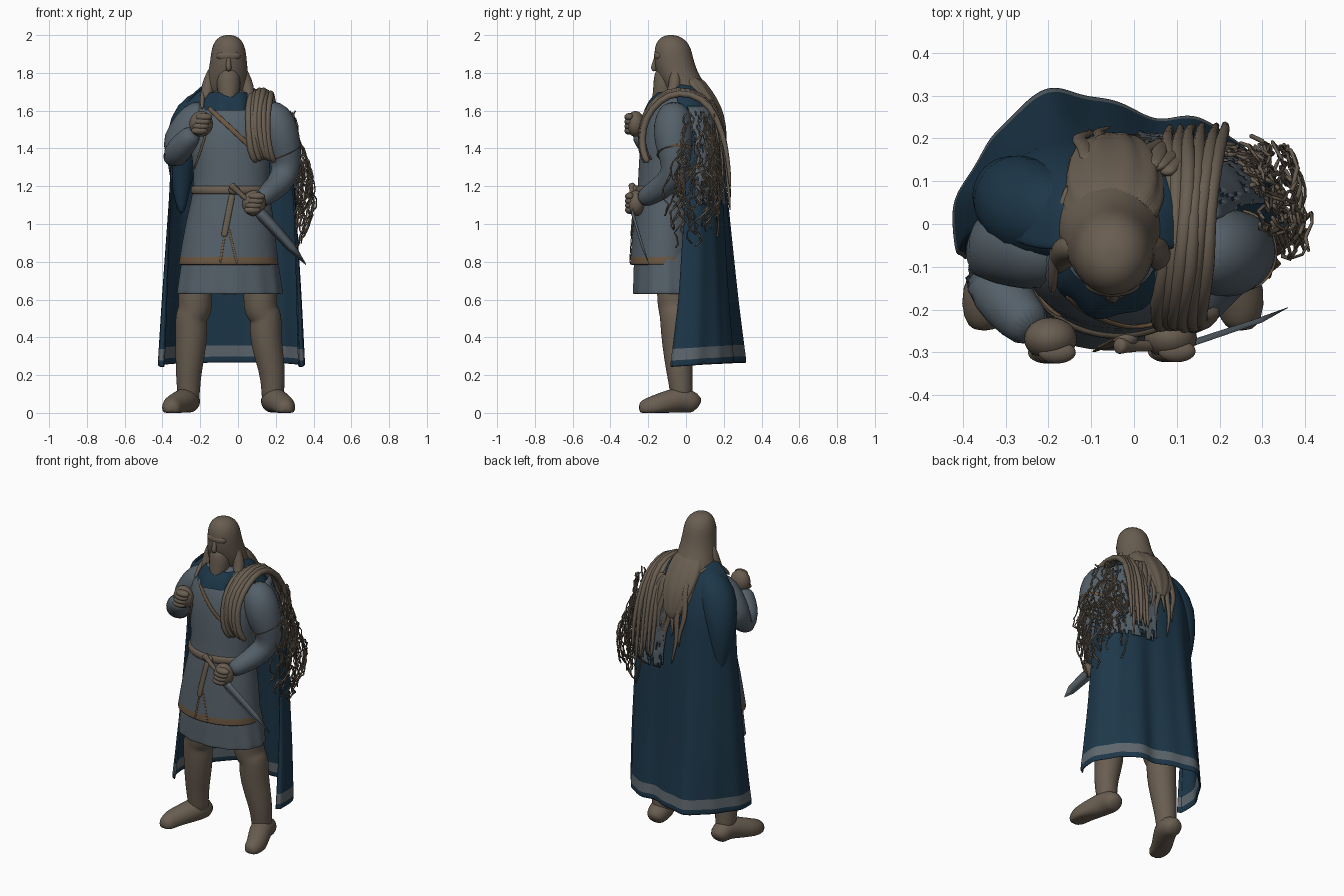
import bpy, bmesh, math, random
from mathutils import Vector, Matrix

random.seed(4)
cube = bpy.data.objects.get("Cube")
if cube:
    bpy.data.objects.remove(cube)


def material(name, *rgb):
    mat = bpy.data.materials.new(name)
    mat.use_nodes = True
    mat.diffuse_color = (*rgb, 1)
    mat.node_tree.nodes["Principled BSDF"].inputs["Base Color"].default_value = (*rgb, 1)
    return mat


brown = material("warm brown", .14, .11, .081)
slate = material("slate cloth", .09, .117, .141)
blue = material("cape blue", .012, .038, .067)
band = material("hem grey", .11, .133, .15)
trim = material("trim brown", .155, .097, .054)
steel = material("steel", .1, .127, .15)


def finish(name, bm, mats, sub=1, thick=0):
    """Turn a bmesh into a smooth shaded object."""
    bmesh.ops.recalc_face_normals(bm, faces=bm.faces)
    for face in bm.faces:
        face.smooth = True
    mesh = bpy.data.meshes.new(name)
    bm.to_mesh(mesh)
    bm.free()
    obj = bpy.data.objects.new(name, mesh)
    bpy.context.collection.objects.link(obj)
    for mat in mats:
        mesh.materials.append(mat)
    if thick:
        obj.modifiers.new("Thickness", "SOLIDIFY").thickness = thick
    if sub:
        smooth = obj.modifiers.new("Smooth", "SUBSURF")
        smooth.levels = smooth.render_levels = sub


def skin(bm, rings, closed=True, caps=True, rule=None):
    """Bridge rings of points; rule gives the material index of each row."""
    rows = [[bm.verts.new(p) for p in ring] for ring in rings]
    n = len(rows[0])
    for i, (low, high) in enumerate(zip(rows, rows[1:])):
        for j in range(n if closed else n - 1):
            k = (j + 1) % n
            face = bm.faces.new((low[j], low[k], high[k], high[j]))
            face.material_index = rule(i) if rule else 0
    if closed and caps:
        bm.faces.new(rows[0])
        bm.faces.new(rows[-1])


def interp(rows, z):
    """Linear lookup in a table sorted by its first column."""
    z = min(max(z, rows[0][0]), rows[-1][0])
    for a, b in zip(rows, rows[1:]):
        if z <= b[0]:
            f = (z - a[0]) / (b[0] - a[0])
            return [p + (q - p) * f for p, q in zip(a, b)]


def stack(name, rows, mats, n=32, wave=0, folds=9, caps=True, rule=None):
    """Loft of level ellipses: z, centre x, centre y, radius x, radius y."""
    rings = []
    for i, (z, cx, cy, rx, ry) in enumerate(rows):
        ring = []
        for j in range(n):
            a = math.tau * j / n
            r = 1 + wave * (1 - i / len(rows)) * math.cos(folds * a)
            ring.append((cx + rx * r * math.cos(a), cy + ry * r * math.sin(a), z))
        rings.append(ring)
    bm = bmesh.new()
    skin(bm, rings, caps=caps, rule=rule)
    finish(name, bm, mats)


def tubes(name, paths, mat, n=12, flat=1, ref=(0, 1, 0), sub=1):
    """Tubes along paths of (x, y, z, radius), kept above the floor."""
    bm = bmesh.new()
    for path in paths:
        pts = [Vector(p[:3]) for p in path]
        rings = []
        for i, p in enumerate(pts):
            along = (pts[min(i + 1, len(pts) - 1)] - pts[max(i - 1, 0)]).normalized()
            u = along.cross(Vector(ref)).normalized()
            v = along.cross(u) * flat
            ring = []
            for j in range(n):
                a = math.tau * j / n
                q = p + (u * math.cos(a) + v * math.sin(a)) * path[i][3]
                ring.append((q.x, q.y, max(q.z, 0)))
            rings.append(ring)
        skin(bm, rings)
    finish(name, bm, [mat], sub)


def balls(name, items, mat):
    """Ellipsoids given as (centre, radii)."""
    bm = bmesh.new()
    for centre, radii in items:
        place = Matrix.Translation(centre) @ Matrix.Diagonal((*radii, 1))
        bmesh.ops.create_uvsphere(bm, u_segments=24, v_segments=14, radius=1, matrix=place)
    finish(name, bm, [mat], 0)


# Legs, boot cuffs and feet
for side, hip, knee, shin, toe in (("right", -.226, -.247, -.262, -.35), ("left", .118, .147, .184, .25)):
    tubes(side + "_leg", [[(hip, -.07, .8, .08), (hip, -.065, .62, .093), (hip, -.055, .54, .09), (knee, -.055, .515, .084),
                           (knee, -.05, .49, .088), (knee, -.045, .37, .084),
                           (shin, -.035, .22, .07), (shin, -.025, .12, .06), (shin, -.02, .04, .06)]], brown, 20)
    mid = (shin + toe) / 2
    tubes(side + "_foot", [[(shin, .065, .03, .035), (shin, .045, .05, .06), (shin, -.02, .075, .072),
                            (mid, -.1, .055, .064), (toe, -.17, .03, .062),
                            (toe, -.225, .022, .05), (toe, -.25, .02, .025)]], brown, 16, ref=(0, 0, 1))

# Tunic, coat and belt
stack("under_tunic", [(.628, -.045, -.1, .27, .175), (.63, -.045, -.1, .28, .18), (.64, -.045, -.1, .28, .18),
                      (.74, -.045, -.1, .265, .177), (.85, -.045, -.105, .25, .17), (1, -.045, -.11, .21, .14)],
      [slate], 64, .022, 13)
coat = [(.783, -.05, -.115, .255, .175), (.785, -.05, -.115, .265, .182), (.793, -.05, -.115, .264, .182),
        (1, -.043, -.11, .237, .17), (1.13, -.038, -.105, .21, .16), (1.2, -.035, -.1, .2, .155),
        (1.32, -.035, -.095, .203, .155), (1.48, -.04, -.085, .225, .155), (1.58, -.04, -.07, .215, .14),
        (1.65, -.045, -.06, .16, .11), (1.72, -.05, -.06, .08, .08)]
stack("coat", coat, [slate, trim], 40, rule=lambda i: 1 if i == 1 else 0)
stack("belt", [(z, -.037, -.103, .207 + g, .16 + g) for z, g in ((1.155, .002), (1.16, .008), (1.2, .006), (1.205, 0))], [brown])


def front(x, z, gap=.004):
    """Point on the front of the coat."""
    _, cx, cy, rx, ry = interp(coat, z)
    return x, cy - ry * math.sqrt(max(0, 1 - ((x - cx) / rx) ** 2)) - gap, z


def ribbon(name, ends, width, mat, steps=8):
    (x0, z0), (x1, z1) = ends
    path = [(*front(x0 + (x1 - x0) * i / steps, z0 + (z1 - z0) * i / steps), width) for i in range(steps + 1)]
    tubes(name, [path], mat, 8, .4)


ribbon("coat_edge_right", ((-.04, 1.14), (-.095, .79)), .006, trim)
ribbon("coat_edge_left", ((-.05, .98), (-.005, .79)), .006, trim)
ribbon("belt_tail", ((-.03, 1.16), (-.075, .93)), .018, brown)
ribbon("chest_strap", ((-.16, 1.62), (.14, 1.34)), .014, trim)
ribbon("armhole_edge", ((-.17, 1.48), (-.23, 1.29)), .007, trim)
balls("belt_knot", [((-.02, -.268, 1.18), (.03, .02, .025))], brown)

# Arms and hands
tubes("left_arm", [[(.13, -.06, 1.62, .06), (.19, -.065, 1.57, .1), (.222, -.07, 1.48, .108), (.248, -.06, 1.37, .09),
                    (.257, -.05, 1.28, .077), (.22, -.1, 1.21, .07), (.15, -.19, 1.155, .056), (.11, -.24, 1.125, .045)]],
      slate, 20)
tubes("left_cuff", [[(.245, -.062, 1.384, .085), (.246, -.061, 1.381, .1), (.25, -.06, 1.374, .098),
                     (.251, -.06, 1.371, .08)]], trim, 20)
tubes("right_arm", [[(-.15, -.06, 1.62, .06), (-.22, -.06, 1.56, .1), (-.285, -.05, 1.47, .097), (-.33, -.05, 1.39, .092),
                     (-.342, -.09, 1.35, .085), (-.315, -.16, 1.39, .074), (-.265, -.22, 1.45, .06), (-.23, -.25, 1.49, .05)]],
      slate, 20)
for side, x, y, z in (("right", -.195, -.268, 1.53), ("left", .085, -.265, 1.11)):
    fingers = [((x + .015 - .008 * i, y - .032, z + .036 - .024 * i), (.044, .026, .021)) for i in range(4)]
    balls(side + "_hand", [((x, y, z), (.062, .05, .068))] + fingers, brown)

# Short sword held at the belt
tubes("blade", [[(.09, -.285, 1.09, .024), (.13, -.28, 1.045, .032), (.28, -.23, .88, .026), (.36, -.195, .785, .002)]],
      steel, 4, .25, sub=0)
tubes("grip", [[(-.04, -.285, 1.21, .02), (-.03, -.285, 1.2, .02), (-.01, -.285, 1.18, .013), (.09, -.285, 1.09, .013)]], brown)

# Head, beard and long hair
stack("head", [(1.62, -.06, .05, .13, .09), (1.7, -.06, .01, .128, .12), (1.78, -.054, -.04, .109, .112),
               (1.86, -.05, -.064, .097, .105), (1.93, -.05, -.07, .091, .098), (1.975, -.05, -.075, .07, .076),
               (1.998, -.05, -.08, .035, .035), (2, -.05, -.08, .01, .01)], [brown])
tubes("beard", [[(-.05, -.1, 1.84, .05), (-.05, -.108, 1.78, .066), (-.05, -.11, 1.72, .066),
                 (-.05, -.135, 1.66, .05), (-.05, -.165, 1.61, .018)]], brown)
tubes("nose", [[(-.05, -.155, 1.9, .01), (-.05, -.165, 1.85, .013), (-.05, -.175, 1.825, .017), (-.05, -.16, 1.81, .012)]], brown)
balls("brow", [((-.05, -.14, 1.89), (.065, .03, .03))], brown)
stack("hair_back", [(1.42, -.04, .205, .04, .012), (1.53, -.05, .178, .085, .035), (1.62, -.05, .125, .115, .065),
                    (1.7, -.05, .06, .122, .085), (1.8, -.05, .0, .1, .07)], [brown], 48, .08, 10)
tubes("side_locks", [[(s * .072 - .055, -.06, 1.84, .02), (s * .095 - .055, -.055, 1.76, .036),
                      (s * .112 - .055, -.065, 1.69, .038), (s * .115 - .055, -.12, 1.63, .012)] for s in (-1, 1)], brown)

# Cape: z, centre x, radius x, front y, back y
cape = [(.25, -.035, .385, -.07, .265), (.6, -.033, .367, -.03, .235), (1.2, -.03, .33, .0, .2),
        (1.45, -.055, .3, .0, .185), (1.6, -.065, .255, -.03, .16), (1.7, -.06, .17, -.06, .11), (1.75, -.06, .11, -.06, .06)]


def cape_point(t, z, out=0):
    """Point at angle t, from the left edge round the back to the right edge."""
    _, cx, rx, yf, yb = interp(cape, z)
    s = max(0, math.sin(t)) ** .65
    fall = max(0, 1.7 - z)
    ripple = .006 * math.sin(13 * t) + .006 * math.sin(7 * t + 1) + .05 * math.exp(-((t - 2.1) / .45) ** 2)
    y = yf + (yb + out - yf) * s + s * fall * ripple + .04 * min(0, math.sin(t))
    rx += out + .007 * fall * math.sin(9 * t)
    return cx + rx * math.cos(t), y, z + .03 * (s - .3) * max(0, 1 - z)


levels = [.25, .28, .335] + [.45 + .1 * i for i in range(13)] + [1.7, 1.75]
rings = []
for z in levels:
    curl = .35 * max(0, 1.4 - z)
    rings.append([cape_point((math.pi + 2 * curl) * j / 76 - curl, z) for j in range(77)])
bm = bmesh.new()
skin(bm, rings, False, rule=lambda i: 1 if i == 1 else 0)
finish("cape", bm, [blue, band], 1, .012)
tubes("cape_shoulder", [[(-.09, .01, 1.66, .07), (-.16, .01, 1.63, .1), (-.23, .025, 1.57, .12), (-.28, .06, 1.46, .11),
                         (-.3, .08, 1.3, .075), (-.3, .09, 1.15, .04), (-.3, .09, 1.05, .015)]], blue, 20)
stack("collar", [(1.6, -.06, -.085, .135, .135), (1.65, -.055, -.075, .14, .125), (1.695, -.05, -.06, .11, .1)],
      [blue], 32, .06, 7, False)
tubes("neck_strap", [[(-.19, -.17, 1.6, .012), (-.19, -.09, 1.695, .014), (-.175, .0, 1.73, .014),
                      (-.15, .1, 1.7, .012)]], brown, 8, ref=(1, 0, 0))

# Bundled scarf over the left shoulder, its ends hanging apart
scarf = [(.15, -.2, 1.34), (.115, -.236, 1.4), (.1, -.235, 1.53), (.105, -.19, 1.63), (.12, -.1, 1.71),
         (.13, .02, 1.715), (.135, .13, 1.65), (.14, .195, 1.5), (.145, .22, 1.3), (.15, .23, 1.12)]
tubes("scarf", [[(x + k * .019 + random.uniform(-.006, .006) + (i > 6) * k * .008, y + random.uniform(-.006, .006),
                  z - abs(k) * .008 - (i > 7) * random.uniform(-.08, .07), .02 - .004 * max(0, i - 6))
                 for i, (x, y, z) in enumerate(scarf)] for k in (-2.5, -1.5, -.5, .5, 1.5, 2.5)], brown, 8, ref=(1, 0, 0))

# Loose strands down the back
strands = []
for i in range(9):
    t, end = .9 + .11 * i, random.uniform(1.1, 1.35)
    strands.append([(*cape_point(t + .03 * math.sin(j + 2 * i), 1.66 + (end - 1.66) * j / 9, .014),
                     .019 * (1 - (j / 9) ** 2) + .004) for j in range(10)])
tubes("back_strands", strands, brown, 8, .6)

# Tattered cloth over the back of the left shoulder
bm = bmesh.new()
skin(bm, [[cape_point(.1 + .03 * j, 1.1 + .025 * i, .016) for j in range(46)] for i in range(22)], False)
torn = [f for f in bm.faces if random.random() < .08 + 2 * max(0, 1.25 - f.calc_center_median().z)]
bmesh.ops.delete(bm, geom=torn, context="FACES")
finish("tattered_drape", bm, [slate], 0, .006)

# Ragged netting wrapped round the back of the left arm
net = []
for i in range(54):
    angle, top, length = random.uniform(-.4, 1.6), random.uniform(1.25, 1.62), random.uniform(.15, .45)
    swing = random.uniform(.01, .1) * max(0, math.cos(angle))
    path = []
    for j in range(15):
        z = max(top - length * j / 14, .87)
        sag = math.sin(math.pi * min(1, max(0, (1.45 - z) / .58)))
        reach = .075 + .03 * min(1, (1.65 - z) * 4) + swing * sag
        angle += random.uniform(-.16, .16)
        path.append((.215 + reach * math.cos(angle) + random.uniform(-.01, .01),
                     .02 + (reach + .045) * math.sin(angle), z + random.uniform(-.01, .01), random.uniform(.003, .006)))
    net.append(path)
tubes("netting", net, brown, 5, sub=0)
